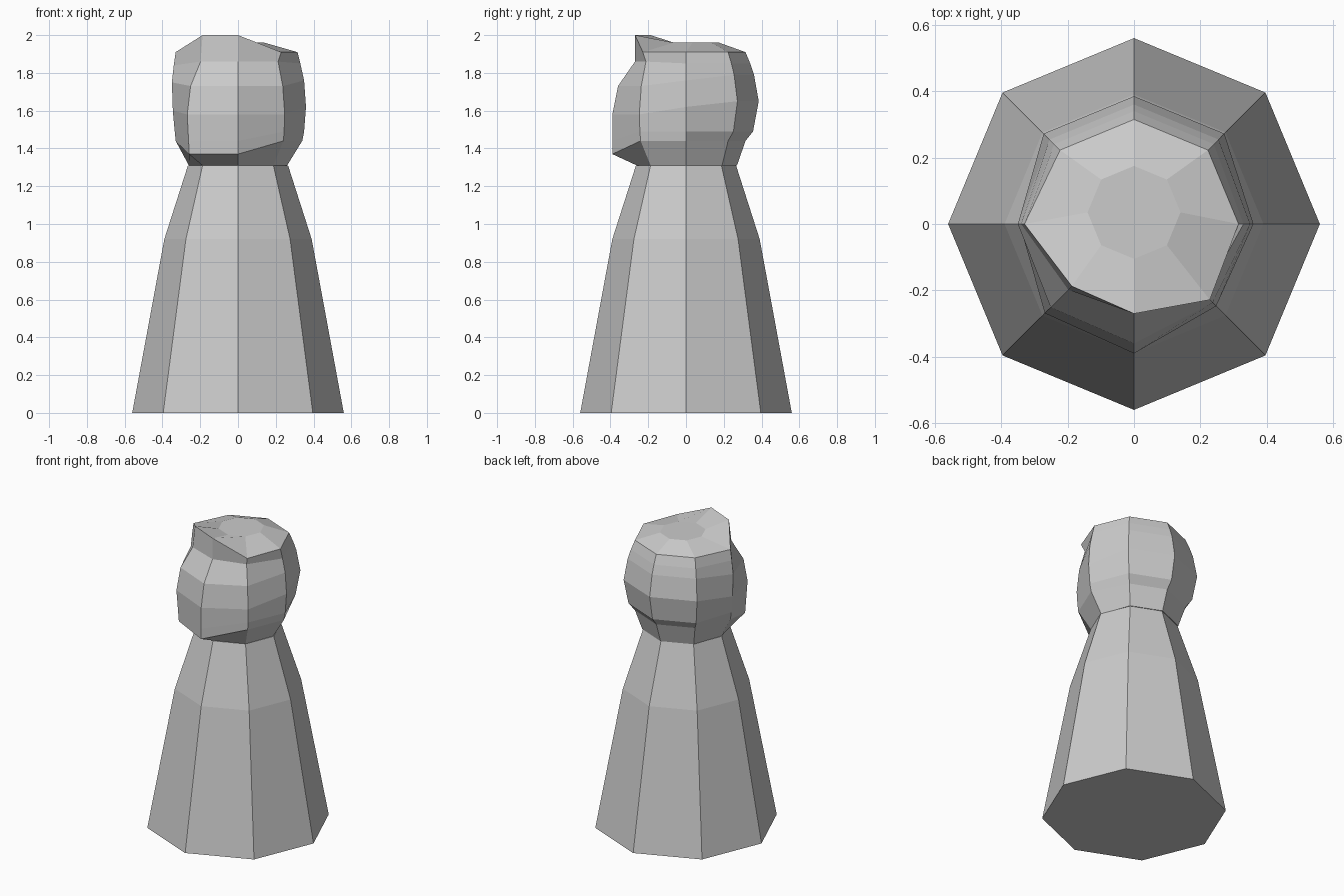
import bpy, bmesh
from math import sin, cos, radians

cube = bpy.data.objects.get("Cube")
if cube:
    bpy.data.objects.remove(cube)

SIDES = 8


def make_material(name, color):
    mat = bpy.data.materials.new(name)
    mat.use_nodes = True
    mat.diffuse_color = color
    mat.node_tree.nodes["Principled BSDF"].inputs["Base Color"].default_value = color
    return mat


grey = make_material("plain grey", (0.6, 0.6, 0.6, 1))


def loft(name, columns, crown=None):
    """Skin upright (radius, height) profiles set around an octagon."""
    bm = bmesh.new()
    grid = []
    for i, profile in enumerate(columns):
        a = radians(i * 360 / SIDES)
        grid.append([bm.verts.new((r * cos(a), r * sin(a), z)) for r, z in profile])
    if crown:
        # Flattened inner ring of the crown
        radius, shift, height = crown
        for i, col in enumerate(grid):
            a = radians(i * 360 / SIDES)
            col.append(bm.verts.new((radius * cos(a), shift + radius * sin(a), height)))
    for i in range(SIDES):
        a, b = grid[i], grid[(i + 1) % SIDES]
        for j in range(len(a) - 1):
            bm.faces.new((a[j], b[j], b[j + 1], a[j + 1]))
    bm.faces.new([col[0] for col in reversed(grid)])
    bm.faces.new([col[-1] for col in grid])
    bmesh.ops.recalc_face_normals(bm, faces=bm.faces)
    mesh = bpy.data.meshes.new(name)
    bm.to_mesh(mesh)
    bm.free()
    mesh.materials.append(grey)
    obj = bpy.data.objects.new(name, mesh)
    bpy.context.collection.objects.link(obj)
    return obj


# Tapered octagonal body
body_profile = [(0.56, 0), (0.39, 0.92), (0.265, 1.31)]
loft("body", [body_profile] * SIDES)

# Head profiles, from the neck up to the rim of the hair
back = [(0.27, 1.31), (0.315, 1.44), (0.355, 1.49), (0.385, 1.65),
        (0.36, 1.79), (0.34, 1.85), (0.315, 1.91)]
left = [(0.26, 1.31), (0.34, 1.44), (0.35, 1.49), (0.36, 1.62),
        (0.35, 1.76), (0.33, 1.85), (0.315, 1.91)]
right = [(0.26, 1.31), (0.33, 1.44), (0.335, 1.49), (0.345, 1.6),
         (0.35, 1.75), (0.34, 1.84), (0.33, 1.91)]
front = [(0.26, 1.31), (0.39, 1.37), (0.39, 1.44), (0.39, 1.58),
         (0.36, 1.73), (0.27, 1.86), (0.27, 2)]
front_right = [(0.265, 1.31), (0.365, 1.37), (0.37, 1.44), (0.38, 1.58),
               (0.355, 1.73), (0.28, 1.86), (0.265, 2)]
front_left = [(0.265, 1.31), (0.34, 1.44), (0.345, 1.49), (0.35, 1.58),
              (0.335, 1.73), (0.3, 1.86), (0.323, 1.91)]

# Head with raised fringe and low crown
loft("head", [left, back, back, back, right, front_right, front, front_left],
     crown=(0.14, 0.035, 1.96))
